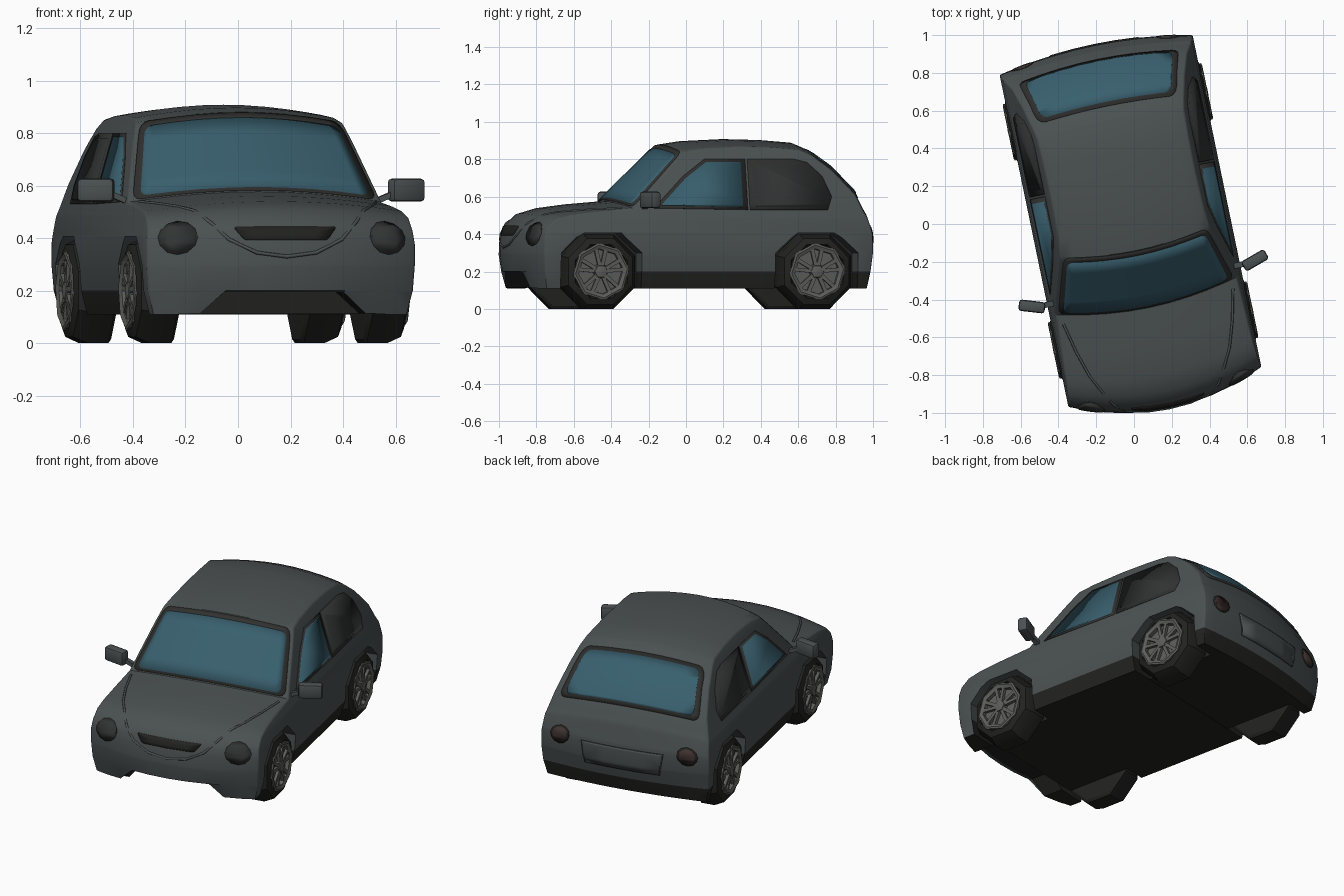
import bpy, bmesh
from math import pi, sin, cos, radians
from mathutils import Matrix, Vector

if "Cube" in bpy.data.objects:
    bpy.data.objects.remove(bpy.data.objects["Cube"])

# The whole car stands turned, a touch off centre
TURN = Matrix.Rotation(radians(11.7), 4, 'Z') @ Matrix.Translation((-.015, 0, 0))


def material(name, col):
    m = bpy.data.materials.new(name)
    m.diffuse_color = (*col, 1)
    m.use_nodes = True
    m.node_tree.nodes["Principled BSDF"].inputs["Base Color"].default_value = m.diffuse_color
    return m


PAINT = material("paint", (.07, .082, .083))
TRIM = material("dark_trim", (.016, .016, .015))
SEAL = material("window_seal", (.03, .03, .029))
GLASS = material("glass", (.04, .115, .155))
TINT = material("tinted_glass", (.03, .032, .032))
RIM = material("rim_metal", (.11, .11, .105))
LAMP = material("lamp", (.03, .035, .032))
TAIL = material("tail_lamp", (.05, .032, .028))


def finish(name, bm, *mats, angle=32):
    bmesh.ops.recalc_face_normals(bm, faces=bm.faces)
    me = bpy.data.meshes.new(name)
    bm.to_mesh(me)
    bm.free()
    for m in mats:
        me.materials.append(m)
    me.shade_smooth()
    me.set_sharp_from_angle(angle=radians(angle))
    ob = bpy.data.objects.new(name, me)
    bpy.context.collection.objects.link(ob)
    ob.matrix_world = TURN
    return ob


def interp(table, v):
    if v <= table[0][0]:
        return table[0][1]
    for (a, p), (b, q) in zip(table, table[1:]):
        if v <= b:
            return p + (q - p) * (v - a) / (b - a)
    return table[-1][1]


# Side profile (y, z) along the centre line: front skin, roof, rear skin
FRONT = [(-.955, .11), (-.98, .2), (-.995, .29), (-.99, .38), (-.965, .45), (-.9, .51),
         (-.8, .54), (-.65, .56), (-.45, .577), (-.14, .88)]
ROOF = [(-.03, .897), (.2, .908), (.4, .903), (.56, .89)]
REAR = [(.63, .86), (.75, .775), (.875, .65), (.935, .53), (.967, .41), (.972, .3),
        (.95, .2), (.92, .11)]
AXLES = (-.57, .61)
ARCH = [(.225, .11), (.225, .3), (.1, .415), (-.1, .415), (-.225, .3), (-.225, .11)]

# Body surface: half width by height, plan bow and crown
WIDTH = [(.11, .492), (.2, .515), (.35, .525), (.48, .51), (.56, .487), (.8, .418), (.87, .388), (.92, .36)]
BOW_LOW = [(-1, .12), (-.8, .01), (-.7, 0), (.85, 0), (.97, -.055)]
BOW_HIGH = [(-1, .12), (-.75, .06), (-.45, .065), (-.13, .045), (.3, 0), (.6, -.02), (.97, -.055)]
T_CUTS = (-.84, -.65, -.45, -.22, 0, .22, .45, .65, .84)
Z_CUTS = sorted({z for _, z in FRONT + REAR} | {.42, .72, .8})[1:]


def deform(t, y, z):
    high = min(1, max(0, (z - .38) / .17))
    y2 = y + t * t * (interp(BOW_LOW, y) * (1 - high) + interp(BOW_HIGH, y) * high)
    z2 = z - .04 * t * t * high
    if y < -.78 and z < .15:                        # scoop under the front bumper
        z2 += .085 * min(1, max(0, (.66 - abs(t)) / .2))
    return Vector((t * interp(WIDTH, z2), y2, z2))


def slice_mesh(bm, axis, cuts):
    no = Vector((0, 0, 0))
    no[axis] = 1
    for c in cuts:
        bmesh.ops.bisect_plane(bm, geom=bm.verts[:] + bm.edges[:] + bm.faces[:], dist=1e-5,
                               plane_co=no * c, plane_no=no)


# Body shell: extruded profile, rounded shoulders, sliced and bent to shape
bm = bmesh.new()
upper = FRONT + ROOF + REAR
outline = upper + [(a + y, z) for a in reversed(AXLES) for y, z in ARCH]
n = len(outline)
L, R = [[bm.verts.new((s, y, z)) for y, z in outline] for s in (-.5, .5)]
bm.faces.new(L)
bm.faces.new(R[::-1])
for i in range(n):
    j = (i + 1) % n
    bm.faces.new((L[i], R[i], R[j], L[j]))
soft = [bm.edges.get((S[i], S[i + 1])) for S in (L, R) for i in range(1, len(upper) - 2)]
bmesh.ops.recalc_face_normals(bm, faces=bm.faces)
bmesh.ops.bevel(bm, geom=soft, offset=.035, segments=3, profile=.5, affect='EDGES', clamp_overlap=True)
slice_mesh(bm, 0, [t / 2 for t in T_CUTS])
slice_mesh(bm, 2, Z_CUTS)
for f in bm.faces:
    c = f.calc_center_median()
    f.material_index = int(c.z < .199 and (c.y > -.8 or c.z < .12))
for v in bm.verts:
    v.co = deform(v.co.x * 2, v.co.y, v.co.z)
finish("body_shell", bm, PAINT, TRIM)


def box(bm, size, mat):
    bmesh.ops.create_cube(bm, size=1, matrix=mat @ Matrix.Diagonal((*size, 1)))


# Underbody closing the wheel wells
bm = bmesh.new()
box(bm, (.72, 1.6, .32), Matrix.Translation((0, .04, .273)))
finish("underbody", bm, TRIM)

front_y = [(z, y) for y, z in FRONT]
rear_y = [(z, y) for y, z in REAR[::-1]]


def skin(where, a, z):
    """where: 'front'/'rear' with a = t, or -1/+1 side with a = y."""
    if where in (-1, 1):
        return Vector((where * interp(WIDTH, z), a, z))
    return deform(a, interp(front_y if where == 'front' else rear_y, z), z)


def panel(name, where, pts, mat, lift, corner=0):
    """Flat outline laid on the body surface and thickened."""
    bm = bmesh.new()
    side = where in (-1, 1)
    k = 1 if side else .5
    bm.faces.new([bm.verts.new((a * k, 0, z)) for a, z in pts])
    if corner:
        bmesh.ops.bevel(bm, geom=bm.verts[:], offset=corner, segments=3, profile=.5, affect='VERTICES')
    if not side:
        slice_mesh(bm, 0, [t / 2 for t in T_CUTS])
    slice_mesh(bm, 2, [z for z, _ in WIDTH] if side else Z_CUTS)
    for v in bm.verts:
        v.co = skin(where, v.co.x / k, v.co.z)
    ob = finish(name, bm, mat)
    mod = ob.modifiers.new("thickness", 'SOLIDIFY')
    mod.thickness, mod.offset = lift * 2, 0


def trapezoid(lo, z0, hi, z1):
    return [(-lo, z0), (lo, z0), (hi, z1), (-hi, z1)]


def disc(t, z, r, sides=12):
    return [(t + 2 * r * cos(2 * pi * i / sides), z + r * sin(2 * pi * i / sides)) for i in range(sides)]


# Windscreen and rear window with seals
panel("windscreen_seal", 'front', trapezoid(.965, .582, .955, .876), SEAL, .004, .03)
panel("windscreen", 'front', trapezoid(.91, .592, .905, .855), GLASS, .006, .025)
panel("rear_window_seal", 'rear', trapezoid(.91, .62, .91, .853), SEAL, .004, .04)
panel("rear_window", 'rear', trapezoid(.845, .64, .845, .838), GLASS, .006, .035)

# Side windows
DOOR = [(-.235, .553), (.213, .545), (.213, .785), (.025, .785), (-.09, .7)]
QUARTER = [(.275, .545), (.66, .545), (.68, .6), (.635, .7), (.565, .765), (.5, .78), (.28, .78)]
DOOR_SEAL = [(-.275, .538), (.238, .53), (.238, .8), (.015, .8), (-.105, .71)]
QUARTER_SEAL = [(.25, .53), (.675, .53), (.7, .6), (.653, .71), (.575, .783), (.505, .8), (.25, .8)]
for s, label in ((-1, "left"), (1, "right")):
    panel(label + "_door_window_seal", s, DOOR_SEAL, SEAL, .003)
    panel(label + "_quarter_window_seal", s, QUARTER_SEAL, SEAL, .003)
    panel(label + "_door_window", s, DOOR, GLASS, .005, .008)
    panel(label + "_quarter_window", s, QUARTER, TINT, .005, .012)
    # Lamps
    panel(label + "_headlamp_ring", 'front', disc(s * .785, .407, .07), SEAL, .003)
    panel(label + "_headlamp", 'front', disc(s * .785, .407, .063), LAMP, .006)
    panel(label + "_tail_lamp_ring", 'rear', disc(s * .76, .4, .06), TRIM, .003)
    panel(label + "_tail_lamp", 'rear', disc(s * .76, .4, .048), TAIL, .005)

# Grille and rear plate recess
panel("grille", 'front', trapezoid(.31, .393, .39, .445), TRIM, .004, .012)
panel("plate_recess_edge", 'rear', trapezoid(.45, .257, .49, .393), SEAL, .002)
panel("plate_recess", 'rear', trapezoid(.435, .263, .475, .387), PAINT, .004)

# Bonnet seam sweeping under the grille
half = [(.93, .573), (.85, .56), (.76, .543), (.66, .52), (.55, .465), (.42, .395), (.22, .345)]
curve = bpy.data.curves.new("bonnet_seam", 'CURVE')
curve.dimensions, curve.bevel_depth, curve.bevel_resolution = '3D', .007, 1
path = half + [(0, .33)] + [(-t, z) for t, z in reversed(half)]
spline = curve.splines.new('POLY')
spline.points.add(len(path) - 1)
for p, (t, z) in zip(spline.points, path):
    p.co = (*skin('front', t, z), 1)
curve.materials.append(PAINT)
seam = bpy.data.objects.new("bonnet_seam", curve)
bpy.context.collection.objects.link(seam)
seam.matrix_world = TURN


def lathe(bm, rings, sides, phase):
    """Rings of (x, radius) about the x axis, closed by end caps."""
    loops = [[bm.verts.new((x, r * cos(phase + 2 * pi * i / sides), r * sin(phase + 2 * pi * i / sides)))
              for i in range(sides)] for x, r in rings]
    for a, b in zip(loops, loops[1:]):
        for i in range(sides):
            bm.faces.new((a[i], a[i - 1], b[i - 1], b[i]))
    bm.faces.new(loops[0])
    bm.faces.new(loops[-1][::-1])


# Wheels: eight-sided tyres, spoked rims
for s, label in ((-1, "left"), (1, "right")):
    for y, end in zip(AXLES, ("front", "rear")):
        place = Matrix.Translation((0, y, .2))
        bm = bmesh.new()
        lathe(bm, [(s * x, r) for x, r in ((.365, .15), (.368, .2), (.38, .216), (.46, .216),
                                           (.515, .19), (.53, .155), (.505, .14))], 8, pi / 8)
        bm.transform(place)
        finish(f"{end}_{label}_tyre", bm, TRIM)
        bm = bmesh.new()
        lathe(bm, [(s * x, r) for x, r in ((.49, .15), (.535, .153), (.539, .142), (.53, .122), (.508, .12))],
              8, .1)
        lathe(bm, [(s * x, r) for x, r in ((.505, .045), (.535, .035), (.54, .015))], 6, 0)
        for i in range(5):
            for d in (-.22, .22):
                box(bm, (.018, .02, .11), Matrix.Rotation(2 * pi * i / 5 + d, 4, 'X')
                    @ Matrix.Translation((s * .522, 0, .078)))
        bm.transform(place)
        finish(f"{end}_{label}_rim", bm, RIM)

# Door mirrors on short arms
for s, label in ((-1, "left"), (1, "right")):
    bm = bmesh.new()
    box(bm, (.14, .06, .088), Matrix.Translation((s * .603, -.318, .583)) @ Matrix.Rotation(s * .32, 4, 'Z'))
    bmesh.ops.bevel(bm, geom=bm.edges[:], offset=.015, segments=2, profile=.5, affect='EDGES')
    box(bm, (.1, .03, .022), Matrix.Translation((s * .52, -.325, .556)) @ Matrix.Rotation(-s * .4, 4, 'Y'))
    finish(label + "_mirror", bm, PAINT)
